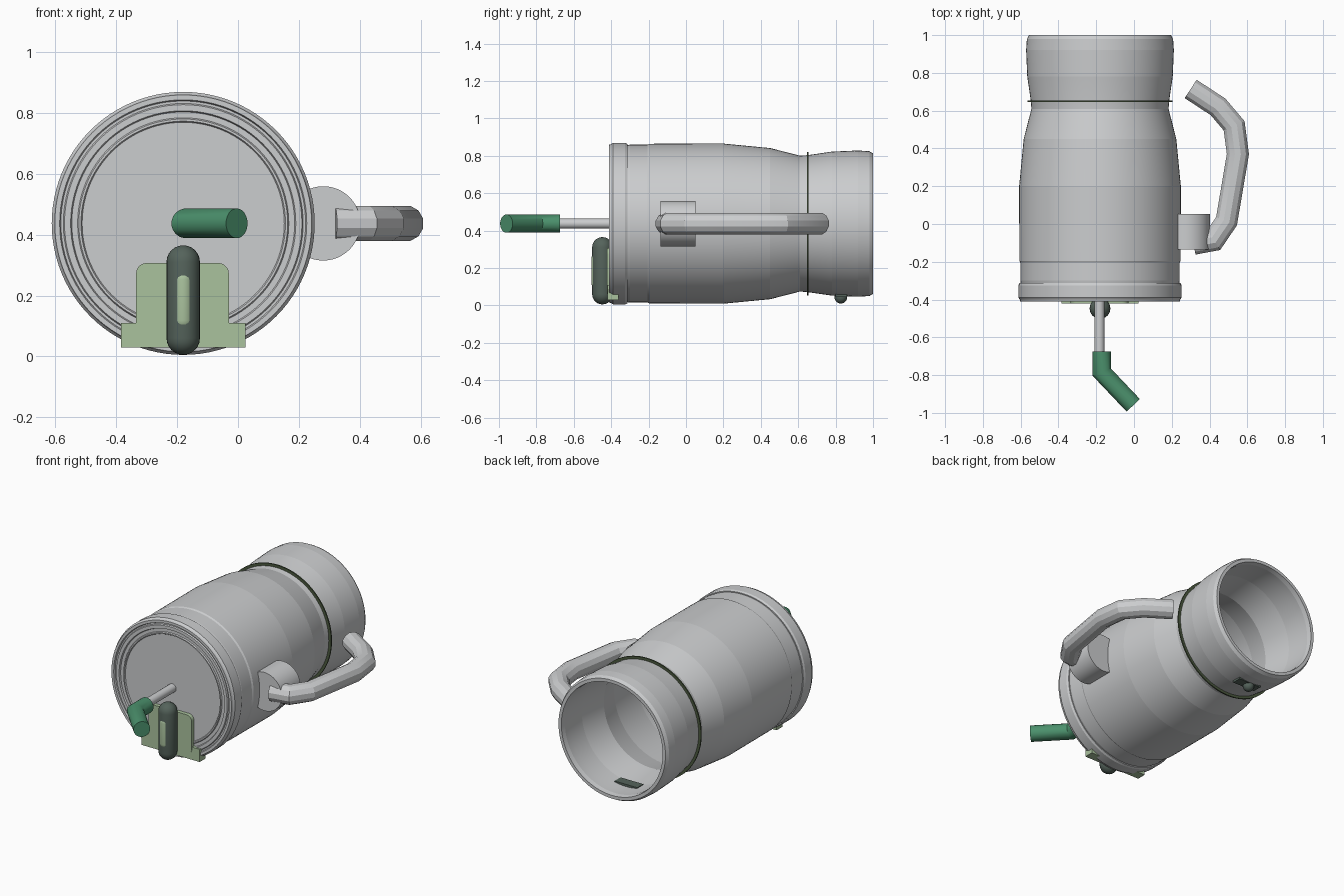
import bpy, bmesh, math
from mathutils import Vector

if "Cube" in bpy.data.objects:
    bpy.data.objects.remove(bpy.data.objects["Cube"])

CX, CZ = -0.18, 0.437  # axis of the mug, running along y


def material(name, rgb):
    m = bpy.data.materials.new(name)
    m.diffuse_color = (*rgb, 1)
    m.use_nodes = True
    m.node_tree.nodes["Principled BSDF"].inputs["Base Color"].default_value = m.diffuse_color
    return m


GREY = material("light grey", (0.60, 0.61, 0.62))
GREEN = material("straw green", (0.07, 0.28, 0.15))
PALE = material("pale green", (0.40, 0.54, 0.34))
DARK = material("dark grey green", (0.09, 0.125, 0.105))
OLIVE = material("dark olive", (0.07, 0.10, 0.05))


def finish(name, bm, mat, angle=30):
    bmesh.ops.recalc_face_normals(bm, faces=bm.faces)
    me = bpy.data.meshes.new(name)
    bm.to_mesh(me)
    bm.free()
    me.materials.append(mat)
    ob = bpy.data.objects.new(name, me)
    bpy.context.collection.objects.link(ob)
    bpy.ops.object.select_all(action='DESELECT')
    ob.select_set(True)
    bpy.context.view_layer.objects.active = ob
    bpy.ops.object.shade_smooth_by_angle(angle=math.radians(angle))
    return ob


def lathe(name, profile, mat, centre=(CX, CZ), axis='Y', seg=96, angle=5, closed=False):
    """Revolve (radius, position) pairs around an axis parallel to y or z."""
    bm = bmesh.new()
    rings = []
    for r, p in profile:
        ring = []
        for i in range(seg if r > 0 else 1):
            a = 2 * math.pi * i / seg
            u, v = centre[0] + r * math.cos(a), centre[1] + r * math.sin(a)
            ring.append(bm.verts.new((u, p, v) if axis == 'Y' else (u, v, p)))
        rings.append(ring)
    pairs = list(zip(rings, rings[1:]))
    if closed:
        pairs.append((rings[-1], rings[0]))
    for a, b in pairs:
        for i in range(seg):
            j = (i + 1) % seg
            quad = [a[i % len(a)], a[j % len(a)], b[j % len(b)], b[i % len(b)]]
            bm.faces.new(list(dict.fromkeys(quad)))
    return finish(name, bm, mat, angle)


def tube(name, points, radius, mat, seg=16, angle=30):
    """Mitred round tube through points lying in a horizontal plane."""
    bm = bmesh.new()
    pts = [Vector(p) for p in points]
    up = Vector((0, 0, 1))
    rings = []
    for i, p in enumerate(pts):
        d0 = (p - pts[i - 1]).normalized() if i else None
        d1 = (pts[i + 1] - p).normalized() if i < len(pts) - 1 else None
        d0, d1 = d0 or d1, d1 or d0
        side = (d0 + d1).normalized().cross(up)
        stretch = 1 / max(0.75, (d0 + d1).length / 2)
        rings.append([bm.verts.new(p + side * radius * stretch * math.cos(t) + up * radius * math.sin(t))
                      for t in (2 * math.pi * (k + 0.5) / seg for k in range(seg))])
    for a, b in zip(rings, rings[1:]):
        for k in range(seg):
            bm.faces.new((a[k], a[(k + 1) % seg], b[(k + 1) % seg], b[k]))
    bm.faces.new(rings[0])
    bm.faces.new(rings[-1])
    return finish(name, bm, mat, angle)


def box(name, lo, hi, mat, corner=0.0):
    """Box between two corners; optionally rounds the edges parallel to y."""
    bm = bmesh.new()
    bmesh.ops.create_cube(bm, size=1)
    for v in bm.verts:
        v.co = [(l + h) / 2 + c * (h - l) for l, h, c in zip(lo, hi, v.co)]
    if corner:
        edges = [e for e in bm.edges if abs(e.verts[0].co.y - e.verts[1].co.y) > 1e-4]
        bmesh.ops.bevel(bm, geom=edges, offset=corner, segments=5, profile=0.5, affect='EDGES')
    return finish(name, bm, mat)


def capsule(name, x, y, z0, z1, r, mat):
    n = 6
    arc = [(r * math.sin(math.pi / 2 * i / n), r * math.cos(math.pi / 2 * i / n)) for i in range(n + 1)]
    prof = [(s, z0 + r - c) for s, c in arc] + [(s, z1 - r + c) for s, c in reversed(arc)]
    return lathe(name, prof, mat, (x, y), 'Z', 24, 30)


# Hollow body: outside from base to rim, then back down the inner wall
lathe("mug_body", [
    (0, -0.34), (0.415, -0.34), (0.422, -0.30), (0.422, -0.205), (0.427, -0.195),
    (0.428, 0.20), (0.404, 0.45), (0.363, 0.61), (0.366, 0.65), (0.385, 0.78),
    (0.391, 0.92), (0.387, 0.98), (0.376, 1.0),
    (0.356, 1.0), (0.352, 0.97), (0.354, 0.92), (0.352, 0.80), (0.334, 0.65),
    (0.330, 0.61), (0.370, 0.45), (0.395, 0.20), (0.395, -0.28), (0, -0.28)], GREY)

# Stepped base cap with concentric ridges
lathe("base_cap", [
    (0, -0.398), (0.332, -0.398), (0.336, -0.405), (0.343, -0.405), (0.347, -0.398),
    (0.366, -0.398), (0.370, -0.408), (0.390, -0.408), (0.394, -0.400), (0.402, -0.400),
    (0.406, -0.411), (0.422, -0.411), (0.425, -0.400), (0.432, -0.390), (0.432, -0.325),
    (0.426, -0.312), (0.40, -0.312), (0, -0.312)], GREY)

# Thin seam around the neck
lathe("neck_seam", [(0.36, 0.646), (0.383, 0.646), (0.383, 0.654), (0.36, 0.654)], OLIVE, closed=True)

# Handle and the round boss that holds it
lathe("handle_boss", [(0, -0.135), (0.122, -0.135), (0.122, 0.052), (0, 0.052)], GREY, (0.28, CZ), seg=48, angle=30)
tube("handle", [(x, y, CZ) for x, y in (
    (0.30, 0.715), (0.445, 0.62), (0.53, 0.52), (0.55, 0.37),
    (0.49, 0.015), (0.422, -0.085), (0.315, -0.105))], 0.06, GREY, 12, 20)

# Straw stem and bent mouthpiece
tube("straw_stem", [(-0.183, -0.39, CZ), (-0.183, -0.70, CZ)], 0.027, GREY, 20)
tube("straw_mouthpiece", [(-0.17, -0.675, CZ), (-0.17, -0.785, CZ), (-0.004, -0.96, CZ)], 0.049, GREEN, 20)

# Latch: foot, rounded plate, dark lever and its grip
box("latch_foot", (-0.385, -0.42, 0.03), (0.025, -0.36, 0.11), PALE)
box("latch_plate", (-0.335, -0.422, 0.06), (-0.03, -0.395, 0.307), PALE, 0.035)
capsule("latch_lever", CX, -0.447, 0.005, 0.365, 0.055, DARK)
capsule("latch_grip", CX, -0.472, 0.085, 0.285, 0.033, PALE)

# Small bracket through the rim wall with a ball stud
box("rim_bracket", (-0.26, 0.80, 0.046), (-0.10, 0.86, 0.098), DARK)
capsule("rim_stud", -0.195, 0.828, 0.01, 0.08, 0.034, DARK)
